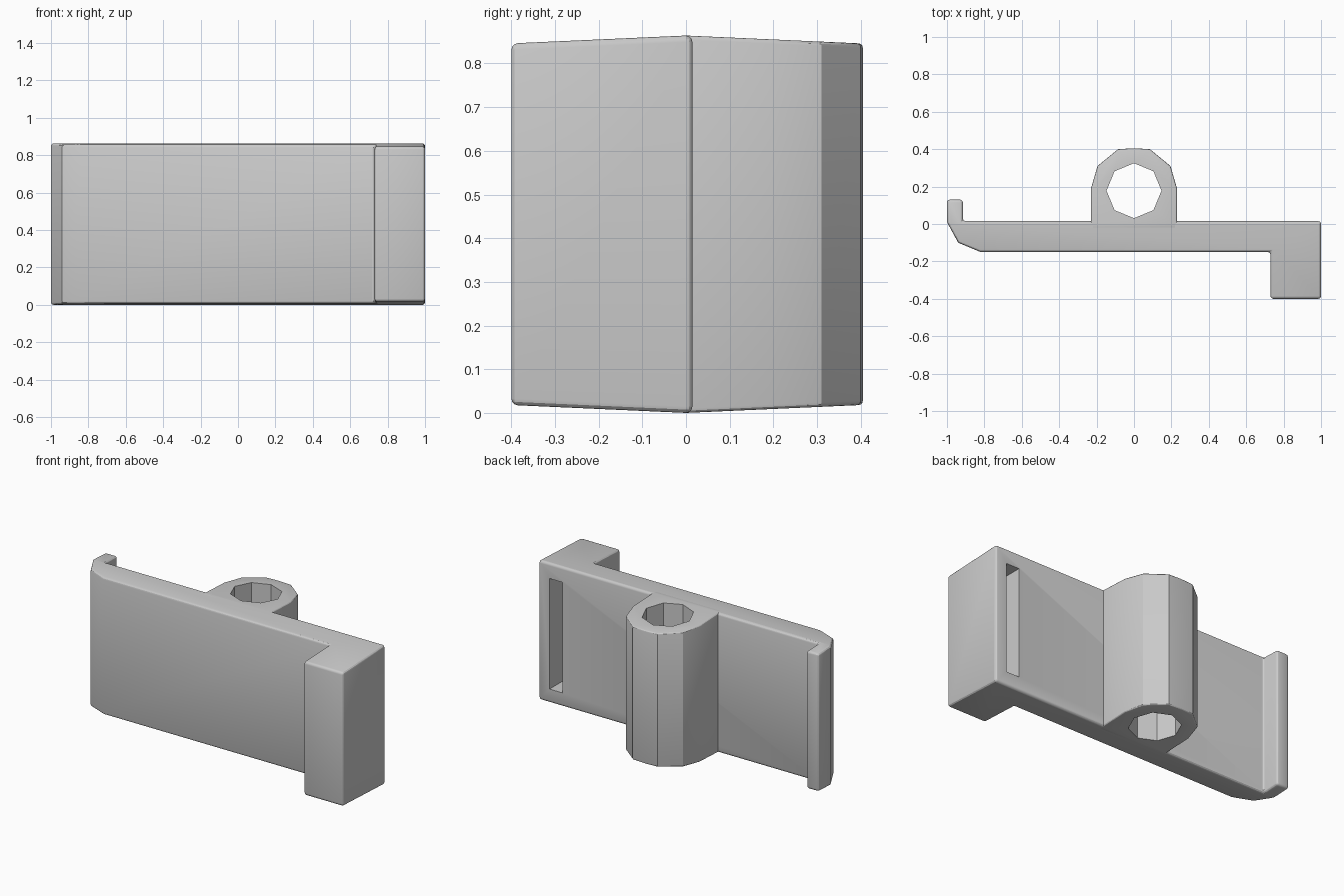
import bpy, bmesh, math
from mathutils import Vector

cube = bpy.data.objects.get("Cube")
if cube:
    bpy.data.objects.remove(cube, do_unlink=True)

HEIGHT = 0.864   # full height at y = 0
DRAFT = 0.045    # slope of the end faces away from y = 0

grey = bpy.data.materials.new("plain grey")
grey.use_nodes = True
grey.diffuse_color = (0.6, 0.6, 0.6, 1)
grey.node_tree.nodes["Principled BSDF"].inputs["Base Color"].default_value = (0.6, 0.6, 0.6, 1)


def prism(name, outline, z0=0.0, z1=HEIGHT, draft=0.0):
    """Extrude an xy outline upward, with end faces sloping from y = 0."""
    bm = bmesh.new()
    base = bm.faces.new([bm.verts.new((x, y, z0)) for x, y in outline])
    top = bmesh.ops.extrude_face_region(bm, geom=[base])["geom"]
    bmesh.ops.translate(bm, vec=(0, 0, z1 - z0),
                        verts=[v for v in top if isinstance(v, bmesh.types.BMVert)])
    if draft:
        bmesh.ops.bisect_plane(bm, geom=bm.verts[:] + bm.edges[:] + bm.faces[:],
                               plane_co=(0, 0, 0), plane_no=(0, 1, 0))
        middle = (z0 + z1) / 2
        for v in bm.verts:
            v.co.z += math.copysign(draft * abs(v.co.y), middle - v.co.z)
    bmesh.ops.recalc_face_normals(bm, faces=bm.faces[:])
    mesh = bpy.data.meshes.new(name)
    bm.to_mesh(mesh)
    bm.free()
    mesh.materials.append(grey)
    obj = bpy.data.objects.new(name, mesh)
    bpy.context.collection.objects.link(obj)
    return obj


def finish(obj, cutter, width):
    """Round the rims, cut the opening and shade."""
    bevel = obj.modifiers.new("rounded_rims", 'BEVEL')
    bevel.width = width
    bevel.segments = 3
    bevel.limit_method = 'ANGLE'
    bevel.angle_limit = math.radians(62)
    cut = obj.modifiers.new("opening", 'BOOLEAN')
    cut.object = cutter
    cut.solver = 'EXACT'
    bpy.ops.object.select_all(action='DESELECT')
    bpy.context.view_layer.objects.active = obj
    obj.select_set(True)
    for mod in (bevel.name, cut.name):
        bpy.ops.object.modifier_apply(modifier=mod)
    bpy.ops.object.shade_smooth_by_angle(angle=math.radians(28))
    bpy.data.objects.remove(cutter, do_unlink=True)


# Plate with a curled lip at one end and a hooked block at the other
plate = prism("plate", [
    (-0.82, -0.15), (0.73, -0.15), (0.73, -0.4), (1, -0.4), (1, 0.015),
    (-0.915, 0.015), (-0.915, 0.13), (-1, 0.13), (-1, 0.01), (-0.94, -0.1)],
    draft=DRAFT)
slot = prism("slot_cutter", [(0.835, -0.3), (0.925, -0.3), (0.925, 0.1), (0.835, 0.1)],
             0.085, 0.77)
finish(plate, slot, 0.018)

# Boss on the back with an eight-sided hole along its height
half = [(0.23, -0.03), (0.23, 0.19), (0.195, 0.31), (0.085, 0.4)]
boss = prism("boss", half + [(0, 0.405)] + [(-x, y) for x, y in reversed(half)],
             draft=DRAFT)
hole = prism("hole_cutter", [(0.147 * math.cos(i * math.pi / 4),
                              0.178 + 0.147 * math.sin(i * math.pi / 4)) for i in range(8)],
             -0.1, HEIGHT + 0.1)
finish(boss, hole, 0.01)
